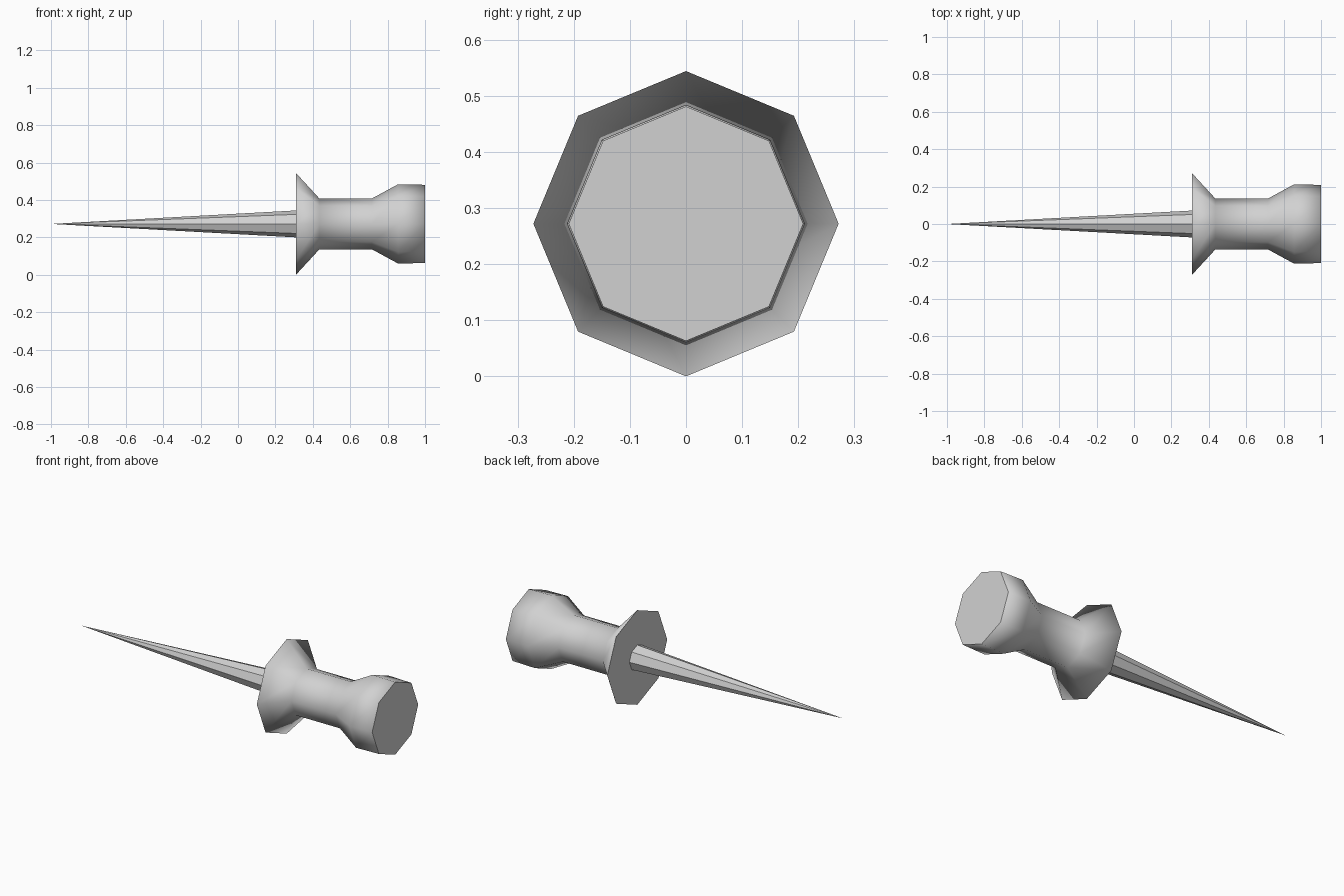
import bpy, bmesh
from math import cos, sin, pi
from mathutils import Vector

SIDES = 8
AXIS_Z = 0.272

cube = bpy.data.objects.get("Cube")
if cube:
    bpy.data.objects.remove(cube)

grey = bpy.data.materials.new("light_grey")
grey.use_nodes = True
colour = (0.64, 0.64, 0.64, 1)
grey.diffuse_color = colour
grey.node_tree.nodes["Principled BSDF"].inputs["Base Color"].default_value = colour


def lathe(name, profile, smooth):
    """Turn (x, radius) points around the long axis; zero radius makes a tip."""
    bm = bmesh.new()
    rings = []
    for x, r in profile:
        count = SIDES if r else 1
        rings.append([bm.verts.new((x, r * sin(2 * pi * i / SIDES),
                                    AXIS_Z + r * cos(2 * pi * i / SIDES)))
                      for i in range(count)])
    for a, b in zip(rings, rings[1:]):
        for i in range(SIDES):
            j = (i + 1) % SIDES
            corners = [a[i % len(a)], a[j % len(a)], b[j % len(b)], b[i % len(b)]]
            bm.faces.new(list(dict.fromkeys(corners))).smooth = smooth
    # flat end caps
    for ring in (rings[0], rings[-1]):
        if len(ring) > 1:
            bm.faces.new(ring)
    bmesh.ops.recalc_face_normals(bm, faces=bm.faces)
    mesh = bpy.data.meshes.new(name)
    bm.to_mesh(mesh)
    bm.free()
    mesh.materials.append(grey)
    obj = bpy.data.objects.new(name, mesh)
    bpy.context.collection.objects.link(obj)
    return obj


# Grip: flared collar, waist and head
grip = lathe("grip", [(0.31, 0.272), (0.435, 0.136), (0.716, 0.136),
                      (0.856, 0.212), (1.0, 0.209)], True)

# Soft shading rolls over the rims while the end caps stay flat
mesh = grip.data
soft = [v.normal.copy() for v in mesh.vertices]
normals = [Vector()] * len(mesh.loops)
for face in mesh.polygons:
    for k in face.loop_indices:
        vert = mesh.loops[k].vertex_index
        normals[k] = soft[vert] if face.use_smooth else face.normal.copy()
mesh.normals_split_custom_set(normals)

# Needle: faceted spike
lathe("needle", [(-1.0, 0), (0.312, 0.072)], False)
